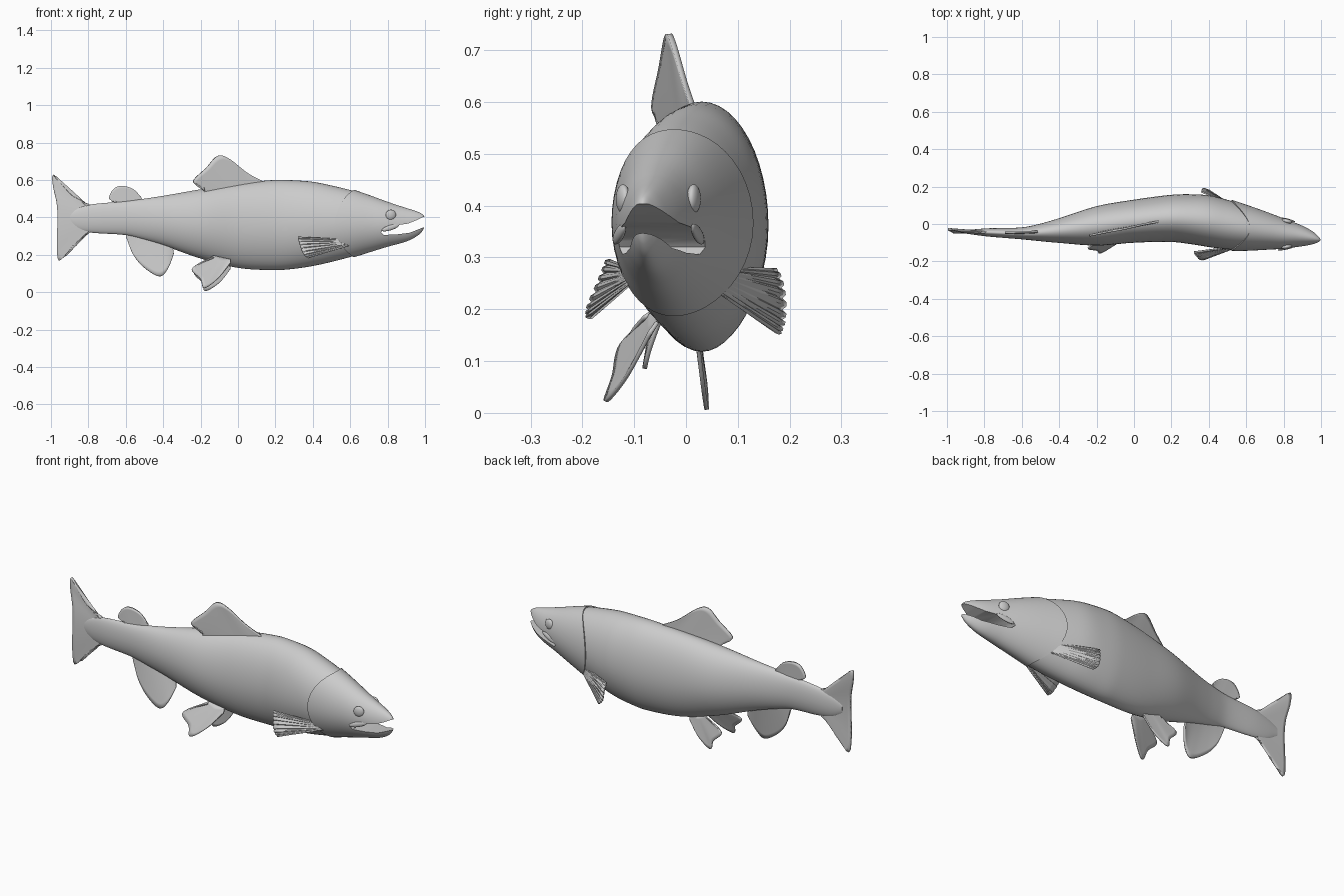
import bpy, bmesh, math
from mathutils import Vector

cube = bpy.data.objects.get("Cube")
if cube:
    bpy.data.objects.remove(cube, do_unlink=True)

grey = bpy.data.materials.new("plain grey")
grey.use_nodes = True
COLOUR = (0.6, 0.6, 0.6, 1)
grey.diffuse_color = COLOUR
grey.node_tree.nodes["Principled BSDF"].inputs["Base Color"].default_value = COLOUR

# Body stations: x, top z, bottom z, centre y, half width
STATIONS = [
    (-.92, .42, .37, -.042, .006), (-.86, .45, .335, -.043, .014),
    (-.78, .47, .318, -.045, .022), (-.6, .486, .305, -.05, .032),
    (-.5, .5, .28, -.045, .047), (-.4, .515, .25, -.035, .066),
    (-.2, .55, .18, -.01, .105), (0, .581, .13, .015, .115),
    (.2, .6, .118, .03, .126), (.3, .598, .125, .026, .133),
    (.4, .59, .14, .015, .138), (.5, .57, .162, -.003, .132),
    (.6, .546, .188, -.02, .118), (.7, .515, .217, -.035, .1),
    (.8, .481, .245, -.051, .08), (.9, .45, .271, -.064, .055),
    (.96, .43, .302, -.075, .034), (.988, .415, .33, -.082, .018),
    (1, .4, .355, -.084, .006)]
SIDES = 48


def hermite(a, b, ma, mb, t):
    return (a * (2*t**3 - 3*t*t + 1) + ma * (t**3 - 2*t*t + t)
            + b * (3*t*t - 2*t**3) + mb * (t**3 - t*t))


def station(x):
    """Smoothly interpolated body station at x."""
    last = len(STATIONS) - 1
    i = 0
    while i < last - 1 and x > STATIONS[i + 1][0]:
        i += 1

    def slope(k, c):
        p, q = STATIONS[max(k - 1, 0)], STATIONS[min(k + 1, last)]
        return (q[c] - p[c]) / (q[0] - p[0])
    a, b = STATIONS[i], STATIONS[i + 1]
    h = b[0] - a[0]
    return [hermite(a[c], b[c], slope(i, c) * h, slope(i + 1, c) * h, (x - a[0]) / h)
            for c in range(1, 5)]


def skin(x, angle, offset=0):
    """Point on the body cross-section, rounder above than below."""
    top, bottom, y, half = station(x)
    c, s = math.cos(angle), math.sin(angle)
    taper = 1 - .1 * s * s if s < 0 else 1
    return Vector((x, y + (half + offset) * c * taper,
                   (top + bottom) / 2 + ((top - bottom) / 2 + offset) * s))


def finish(name, bm, sharp=40):
    bmesh.ops.recalc_face_normals(bm, faces=bm.faces)
    mesh = bpy.data.meshes.new(name)
    bm.to_mesh(mesh)
    bm.free()
    mesh.materials.append(grey)
    obj = bpy.data.objects.new(name, mesh)
    bpy.context.collection.objects.link(obj)
    smooth(obj, sharp)
    return obj


def smooth(obj, sharp):
    bpy.ops.object.select_all(action='DESELECT')
    obj.select_set(True)
    bpy.context.view_layer.objects.active = obj
    bpy.ops.object.shade_smooth_by_angle(angle=math.radians(sharp))


def loft(name, rings):
    """Closed skin through rings of points, capped by fans."""
    bm = bmesh.new()
    rows = [[bm.verts.new(p) for p in ring] for ring in rings]
    for r, s in zip(rows, rows[1:]):
        for i in range(SIDES):
            j = (i + 1) % SIDES
            bm.faces.new((r[i], r[j], s[j], s[i]))
    for row in (rows[0], rows[-1]):
        hub = bm.verts.new(sum((v.co for v in row), Vector()) / SIDES)
        for i in range(SIDES):
            bm.faces.new((row[i], row[(i + 1) % SIDES], hub))
    return finish(name, bm)


ANGLES = [2 * math.pi * i / SIDES for i in range(SIDES)]

# Trunk, ending hidden under the head
trunk_x = [-.92 + 1.58 * i / 70 for i in range(71)]
loft("trunk", [[skin(x, a) for a in ANGLES] for x in trunk_x])

# Head with a raised, curved gill cover edge
rings = [[skin(.52 + .1 * math.sin(a)**2, a, -.012) for a in ANGLES]]
for k in range(41):
    u = 1 - (1 - k / 40)**1.4
    ring = []
    for a in ANGLES:
        edge = .52 + .1 * math.sin(a)**2
        ring.append(skin(edge + u * (1 - edge), a, .007 * max(0, 1 - 1.5 * u)))
    rings.append(ring)
head = loft("head", rings)

# Open mouth, cut with a wedge
MOUTH = [(1.05, .405), (.99, .403), (.95, .383), (.91, .367), (.85, .358), (.78, .338),
         (.765, .32), (.78, .306), (.85, .309), (.92, .318), (.985, .344), (1.05, .36)]
bm = bmesh.new()
wedge = bm.faces.new([bm.verts.new((x, -.4, z)) for x, z in MOUTH])
out = bmesh.ops.extrude_face_region(bm, geom=[wedge])
bmesh.ops.translate(bm, vec=(0, .8, 0), verts=[v for v in out["geom"]
                                               if isinstance(v, bmesh.types.BMVert)])
cutter = finish("mouth_cutter", bm)
cut = head.modifiers.new("mouth", 'BOOLEAN')
cut.object, cut.operation, cut.solver = cutter, 'DIFFERENCE', 'EXACT'
bpy.context.view_layer.objects.active = head
bpy.ops.object.modifier_apply(modifier=cut.name)
bpy.data.objects.remove(cutter, do_unlink=True)
smooth(head, 35)


# Eyes and jaw folds: flattened spheres lying on the head
def bead(name, x, z, size, side, tilt=0):
    top, bottom, y, half = station(x)
    s = (z - (top + bottom) / 2) / ((top - bottom) / 2)
    p = skin(x, math.asin(s) if side > 0 else math.pi - math.asin(s))
    bpy.ops.mesh.primitive_uv_sphere_add(segments=24, ring_count=14, radius=1, location=p,
                                         rotation=(0, tilt, -.22 * side))
    obj = bpy.context.object
    obj.name = name
    obj.scale = size
    obj.data.materials.append(grey)
    smooth(obj, 60)


for label, side in (("left", 1), ("right", -1)):
    bead(label + "_eye", .817, .413, (.028, .013, .028), side)
    bead(label + "_jaw_fold", .815, .345, (.05, .008, .014), side, -.3)


def curve(points, count):
    """Resample a smooth path through a few points."""
    pts = [Vector(p) for p in points]
    n = len(pts) - 1
    result = []
    for k in range(count + 1):
        f = k * n / count
        i = min(int(f), n - 1)
        ma = (pts[i + 1] - pts[max(i - 1, 0)]) / 2
        mb = (pts[min(i + 2, n)] - pts[i]) / 2
        result.append(hermite(pts[i], pts[i + 1], ma, mb, f - i))
    return result


def fin(name, root, rim, thickness=.008, pleat=0, across=32, along=8):
    """Thin fin spanning a root path and a rim path, with optional ray pleats."""
    bm = bmesh.new()
    grid = []
    for k, (a, b) in enumerate(zip(curve(root, across), curve(rim, across))):
        row = []
        for j in range(along + 1):
            p = a.lerp(b, j / along)
            p.y += pleat * (1 if k % 4 < 2 else -1) * j / along
            row.append(bm.verts.new(p))
        grid.append(row)
    for r, s in zip(grid, grid[1:]):
        for j in range(along):
            bm.faces.new((r[j], r[j + 1], s[j + 1], s[j]))
    obj = finish(name, bm)
    solid = obj.modifiers.new("thickness", 'SOLIDIFY')
    solid.thickness, solid.offset = thickness, 0


# Fins along the midline
fin("dorsal_fin", [(.13, .012, .57), (0, -.012, .55), (-.18, -.045, .53)],
    [(.145, .015, .587), (.05, -.002, .637), (-.05, -.025, .715), (-.11, -.036, .728),
     (-.17, -.048, .665), (-.24, -.062, .592), (-.18, -.05, .56)], .011)
fin("adipose_fin", [(-.52, -.045, .485), (-.6, -.048, .47), (-.64, -.049, .475)],
    [(-.515, -.04, .502), (-.56, -.042, .55), (-.62, -.043, .568), (-.665, -.045, .552),
     (-.69, -.047, .5), (-.65, -.048, .485)], .011)
fin("anal_fin", [(-.35, -.035, .25), (-.48, -.045, .3), (-.59, -.05, .32)],
    [(-.345, -.04, .205), (-.375, -.07, .125), (-.42, -.08, .085), (-.5, -.072, .13),
     (-.56, -.06, .2), (-.6, -.05, .3)], .009)
fin("tail_fin", [(-.78, -.045, .46), (-.78, -.045, .395), (-.78, -.045, .328)],
    [(-.8, -.045, .472), (-.87, -.043, .502), (-.93, -.038, .56), (-.988, -.028, .628),
     (-.99, -.03, .57), (-.97, -.04, .48), (-.965, -.045, .395), (-.968, -.045, .3),
     (-.968, -.042, .22), (-.958, -.04, .168), (-.92, -.041, .2), (-.87, -.043, .265),
     (-.8, -.045, .315)], .013, along=12)

# Paired fins, leaning differently on each side because the body bends
fin("right_pelvic_fin", [(-.04, -.055, .175), (-.09, -.06, .185), (-.13, -.065, .195)],
    [(-.04, -.07, .155), (-.11, -.115, .07), (-.18, -.155, .022), (-.2, -.14, .07),
     (-.245, -.127, .128), (-.13, -.08, .185)], .008)
fin("left_pelvic_fin", [(-.04, .02, .15), (-.09, .02, .16), (-.13, .02, .17)],
    [(-.04, .024, .125), (-.1, .033, .05), (-.175, .04, .006), (-.19, .038, .05),
     (-.235, .03, .11), (-.13, .024, .165)], .008)
fin("right_pectoral_fin", [(.6, -.105, .25), (.6, -.108, .262), (.59, -.112, .28)],
    [(.375, -.188, .182), (.35, -.186, .205), (.33, -.165, .255), (.32, -.15, .294)],
    .007, .003)
fin("left_pectoral_fin", [(.6, .05, .24), (.59, .062, .262), (.58, .075, .28)],
    [(.4, .178, .152), (.375, .187, .18), (.365, .186, .235), (.36, .174, .276)],
    .007, .003)
